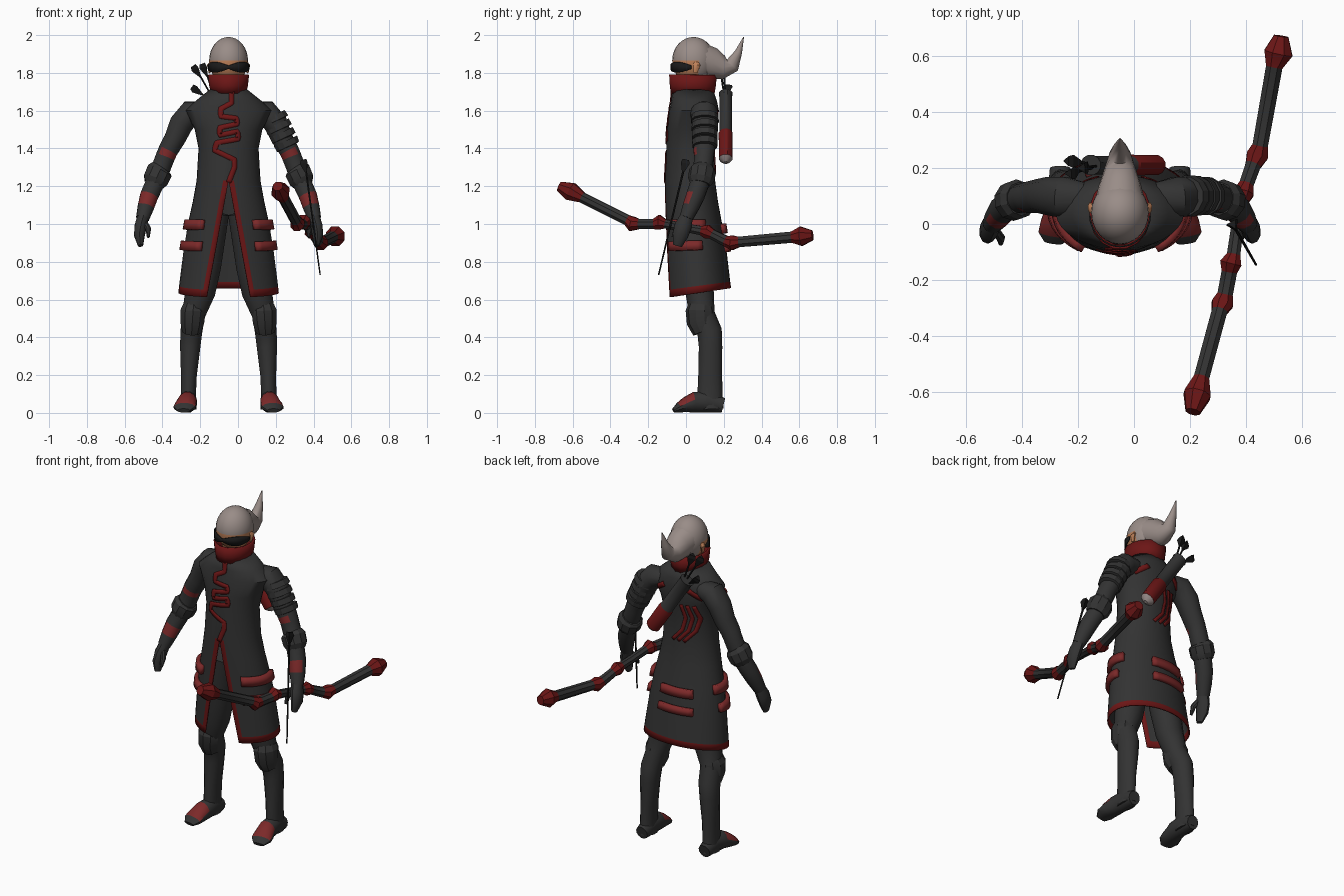
import bpy, bmesh, math
from mathutils import Vector

if "Cube" in bpy.data.objects:
    bpy.data.objects.remove(bpy.data.objects["Cube"])

CX = -0.05  # the body's centre line


def material(name, r, g, b):
    mat = bpy.data.materials.new(name)
    mat.use_nodes = True
    mat.diffuse_color = (r, g, b, 1)
    mat.node_tree.nodes["Principled BSDF"].inputs["Base Color"].default_value = (r, g, b, 1)
    return mat


CLOTH = material("charcoal cloth", .033, .033, .033)
TRIM = material("dark red trim", .15, .008, .008)
RED = material("strap red", .2, .022, .022)
HAIR = material("ash hair", .32, .265, .245)
SKIN = material("tan skin", .52, .22, .1)
BLACK = material("black", .01, .01, .01)
GREY = material("pale grey", .3, .25, .24)


def finish(bm, name, mats, angle=40, thickness=0, rule=None):
    bmesh.ops.remove_doubles(bm, verts=bm.verts, dist=0.0004)
    bmesh.ops.recalc_face_normals(bm, faces=bm.faces)
    if rule:
        for f in bm.faces:
            f.material_index = rule(f.calc_center_median(), f.normal)
    mesh = bpy.data.meshes.new(name)
    bm.to_mesh(mesh)
    bm.free()
    for mat in mats:
        mesh.materials.append(mat)
    mesh.shade_smooth()
    mesh.set_sharp_from_angle(angle=math.radians(angle))
    obj = bpy.data.objects.new(name, mesh)
    bpy.context.collection.objects.link(obj)
    if thickness:
        mod = obj.modifiers.new("Thickness", 'SOLIDIFY')
        mod.thickness = thickness
        mod.offset = 0
    return obj


def bridge(bm, rings, closed=True, segments=""):
    """Join rows of vertices; segments gives a material digit per row."""
    n = len(rings[0])
    for i in range(len(rings) - 1):
        for j in range(n if closed else n - 1):
            k = (j + 1) % n
            f = bm.faces.new((rings[i][j], rings[i][k], rings[i + 1][k], rings[i + 1][j]))
            if segments:
                f.material_index = int(segments[i])


def tube(name, pts, mats, n=12, ref=(0, 1, 0), segments="", rule=None, caps=True, angle=40, thickness=0):
    """Sweep an ellipse along points of (x, y, z, radius, [second radius])."""
    bm, rings = bmesh.new(), []
    path = [Vector(p[:3]) for p in pts]
    for i, p in enumerate(pts):
        t = (path[min(i + 1, len(path) - 1)] - path[max(i - 1, 0)]).normalized()
        u = t.cross(Vector(ref)).normalized()
        v = t.cross(u)
        ring = []
        for j in range(n):
            a = math.tau * (j + .5) / n
            ring.append(bm.verts.new(path[i] + u * p[3] * math.cos(a) + v * p[-1] * math.sin(a)))
        rings.append(ring)
    bridge(bm, rings, True, segments)
    if caps:
        for ring, seg in ((rings[0], 0), (rings[-1], -1)):
            f = bm.faces.new(ring)
            f.material_index = int(segments[seg]) if segments else 0
    return finish(bm, name, mats, angle, thickness, rule)


def side_tube(name, s, pts, mats, **kw):
    """A tube given by distance from the centre line, on side s."""
    label = ("left_" if s > 0 else "right_") + name
    return tube(label, [(CX + s * p[0],) + tuple(p[1:]) for p in pts], mats, **kw)


# Coat profile: height, half width, front y, back y
COAT = [(.61, .262, -.10, .235), (.65, .258, -.10, .23), (.85, .235, -.103, .21),
        (1.0, .212, -.105, .187), (1.12, .185, -.107, .165), (1.23, .165, -.107, .15),
        (1.4, .155, -.10, .145), (1.5, .175, -.097, .16), (1.6, .225, -.085, .17),
        (1.65, .17, -.075, .16), (1.71, .095, -.07, .14)]


def profile(z):
    z = min(max(z, COAT[0][0]), COAT[-1][0])
    for lo, hi in zip(COAT, COAT[1:]):
        if z <= hi[0]:
            t = (z - lo[0]) / (hi[0] - lo[0])
            return [a + (b - a) * t for a, b in zip(lo[1:], hi[1:])]


def coat_point(a, z, lift=0.0):
    """Point on the coat; the angle runs from the front towards the left."""
    hx, yf, yb = profile(z)
    drop = .05 * max(0, (.95 - z) / .34) * (1 - math.cos(a)) / 2
    hy = (yb - yf) / 2
    return Vector((CX + (hx + lift) * math.sin(a), (yf + yb) / 2 - (hy + lift) * math.cos(a), z + drop))


# Long coat, open at the front below the waist
bm, rings, COLS = bmesh.new(), [], 30
for row in COAT:
    slit = .115 * max(0, (1.23 - row[0]) / .62)
    start = math.asin(slit / row[1])
    inner = start + .028 / row[1]
    span = math.tau - 2 * inner
    angles = [start] + [inner + span * j / COLS for j in range(COLS + 1)] + [math.tau - start]
    rings.append([bm.verts.new(coat_point(a, row[0])) for a in angles])
bridge(bm, rings, False)
bm.faces.ensure_lookup_table()
for i, f in enumerate(bm.faces):
    r, c = divmod(i, COLS + 2)
    f.material_index = int(r == 0 or (r < 5 and c in (0, COLS + 1)))
finish(bm, "long_coat", [CLOTH, TRIM], thickness=.008)


def ribbon(name, pts, width, back=False):
    """Flat painted band lying on the coat, through points of (x, z)."""
    dense = []
    for a, b in zip(pts, pts[1:]):
        dense += [Vector(a).lerp(Vector(b), k / 5) for k in range(5)]
    dense.append(Vector(pts[-1]))
    bm, rows = bmesh.new(), []
    for i, p in enumerate(dense):
        t = (dense[min(i + 1, len(dense) - 1)] - dense[max(i - 1, 0)]).normalized()
        row = []
        for k in (-1, 0, 1):
            q = p + Vector((-t.y, t.x)) * width / 2 * k
            a = math.asin(max(-1, min(1, q.x / profile(q.y)[0])))
            row.append(bm.verts.new(coat_point(math.pi - a if back else a, q.y, .008)))
        rows.append(row)
    bridge(bm, rows, False)
    return finish(bm, name, [TRIM], thickness=.004)


ribbon("front_serpent_band", [(.015, 1.7), (.015, 1.64), (-.04, 1.61), (-.04, 1.57), (.04, 1.56), (.045, 1.53),
                              (-.045, 1.51), (-.045, 1.47), (.045, 1.49), (.05, 1.45), (-.06, 1.43), (-.07, 1.39),
                              (.03, 1.34), (.03, 1.3), (0, 1.22)], .026)
for k in range(3):
    x = -.03 - .035 * k
    ribbon("back_claw_mark", [(x, 1.5), (x - .02, 1.42), (x, 1.34), (x + .06, 1.27)], .02, True)
for s in (-1, 1):
    ribbon("shoulder_blade_mark", [(s * .08, 1.6), (s * .15, 1.55)], .03, True)


def strap(name, a0, a1, z0, z1):
    """Raised strap wrapped around the hips."""
    bm, rows = bmesh.new(), []
    for z in (z0, z1):
        rows.append([bm.verts.new(coat_point(math.radians(a0 + (a1 - a0) * k / 8), z, .012)) for k in range(9)])
    bridge(bm, rows, False)
    finish(bm, name, [RED], thickness=.03)


for z, far in ((.97, 112), (.855, 102)):
    strap("left_hip_strap", 36, far, z, z + .052)
    strap("right_hip_strap", -36, -far, z, z + .052)
    strap("back_hip_strap", 160, 213, z - .02, z + .03)

# Collar and head
tube("collar", [(CX, .035, 1.69, .088, .112), (CX, .036, 1.73, .098, .118), (CX, .037, 1.79, .105, .123)],
     [TRIM], n=16, caps=False, thickness=.012)
tube("neck", [(CX, .04, 1.66, .065), (CX, .035, 1.79, .07)], [SKIN])
bm = bmesh.new()
bmesh.ops.create_uvsphere(bm, u_segments=24, v_segments=16, radius=1)
for v in bm.verts:
    v.co = Vector((CX + v.co.x * .103, .04 + v.co.y * .113, 1.865 + v.co.z * .125))
finish(bm, "head", [HAIR, SKIN], rule=lambda c, n: int(c.z < 1.875 and c.y < .06))
tube("swept_ponytail", [(CX, .06, 1.875, .092, .095), (CX, .14, 1.85, .085, .075), (CX, .2, 1.828, .064, .055),
                        (CX, .245, 1.84, .042, .04), (CX, .278, 1.91, .02, .022), (CX, .305, 1.99, .002)],
     [HAIR], n=14, ref=(1, 0, 0), angle=60)
for s in (-1, 1):
    side_tube("ear", s, [(.09, .05, 1.86, .008, .014), (.106, .058, 1.84, .009, .02), (.1, .05, 1.8, .006, .01)],
              [SKIN], n=8)

# Dark glasses wrapped around the face
bm, rows = bmesh.new(), []
for k in range(-10, 11):
    a = math.radians(k * 8.5)
    h = .009 + .019 * abs(math.sin(a * 2.1))
    rows.append([bm.verts.new((CX + .108 * math.sin(a), .04 - .12 * math.cos(a), 1.83 + q * h)) for q in (-1, 1)])
bridge(bm, rows, False)
finish(bm, "glasses", [BLACK], thickness=.006)


def sleeve_mark(c, n):
    upper = 1.355 < c.z < 1.39 and n.y < .3
    lower = 1.09 < c.z < 1.15 and n.y < -.2
    return int(upper or lower)


def foot_mark(c, n):
    return int(n.z > .35 and -.035 < c.y < .045)


# Arms and legs, mirrored
for s in (-1, 1):
    side_tube("sleeve", s, [(.13, .09, 1.6, .05, .06), (.2, .095, 1.59, .068, .075), (.25, .1, 1.53, .066, .07),
                            (.285, .1, 1.45, .058, .062), (.32, .095, 1.39, .054, .058), (.335, .095, 1.355, .053),
                            (.375, .085, 1.25, .052), (.42, .05, 1.15, .05), (.438, .025, 1.09, .045),
                            (.455, 0, 1.03, .036)], [CLOTH, RED], rule=sleeve_mark)
    side_tube("elbow_guard", s, [(.355, .09, 1.295, .06), (.365, .088, 1.28, .072), (.385, .08, 1.235, .07),
                                 (.395, .075, 1.21, .055)], [CLOTH], n=10, angle=25)
    side_tube("hand", s, [(.45, .005, 1.045, .032, .034), (.465, -.015, .99, .034, .045),
                          (.472, -.03, .94, .03, .042), (.466, -.045, .885, .014, .024)], [CLOTH], n=10)
    side_tube("thumb", s, [(.445, -.02, 1.01, .016), (.425, -.05, .975, .016), (.425, -.07, .93, .008)],
              [CLOTH], n=8)
    side_tube("leg", s, [(.07, .05, 1.06, .075, .09), (.125, .065, .78, .088, .085), (.15, .072, .64, .082, .075),
                         (.185, .085, .52, .062, .068), (.197, .125, .43, .059, .066), (.203, .13, .35, .055, .062),
                         (.21, .128, .2, .043, .063), (.213, .127, .09, .041, .067), (.213, .13, .02, .045, .068)],
              [CLOTH], n=14)
    side_tube("knee_guard", s, [(.185, .078, .57, .058, .066), (.188, .075, .54, .07, .077),
                                (.192, .077, .48, .066, .073), (.195, .095, .43, .052, .06)], [CLOTH], n=10, angle=25)
    side_tube("shoe", s, [(.213, .198, .04, .038, .04), (.213, .12, .06, .046, .06), (.218, .045, .056, .052, .056),
                          (.227, 0, .042, .058, .042), (.233, -.035, .028, .06, .028), (.237, -.066, .012, .034, .012)],
              [CLOTH, RED], ref=(0, 0, 1), n=12, rule=foot_mark)

# Overlapping plates on the left upper arm
for k in range(4):
    d, z = .235 + .022 * k, 1.575 - .045 * k
    side_tube("arm_plate", 1, [(d, .1, z, .07), (d + .014, .1, z - .03, .076 - .003 * k),
                               (d + .016, .1, z - .034, .055)], [CLOTH], n=12, angle=25)

# Bow held in the left hand
BOW = [(.21, -.67, 1.2, .028), (.225, -.61, 1.172, .052), (.24, -.55, 1.14, .03), (.305, -.31, 1.02, .03),
       (.315, -.285, 1.0, .042), (.325, -.25, 1.0, .03), (.34, -.17, 1.0, .03), (.345, -.14, 1.01, .042),
       (.355, -.11, 1.0, .026), (.37, 0, .98, .024), (.385, .08, .965, .026), (.39, .11, .96, .04),
       (.4, .14, .945, .028), (.425, .21, .91, .03), (.44, .245, .9, .042), (.45, .28, .905, .03),
       (.5, .56, .93, .032), (.515, .61, .935, .055), (.525, .67, .94, .028)]
tube("bow", BOW, [CLOTH, TRIM], n=8, ref=(0, 0, 1), segments="110110110011011011", angle=30)


def arrow(name, tail, tip):
    """Thin shaft with a flared three-sided fletching at the tail."""
    tail, tip = Vector(tail), Vector(tip)
    d = (tip - tail).normalized()
    tube(name + "_shaft", [(*tail, .006), (*tip, .004)], [BLACK], n=6)
    tube(name + "_fletching", [(*(tail + d * t), r) for t, r in ((0, .02), (.02, .027), (.07, .006))],
         [BLACK], n=3, angle=20)


arrow("held_arrow", (.352, 0, 1.34), (.435, -.145, .73))

# Quiver slung across the back
TOP, END = Vector((-.155, .21, 1.69)), Vector((.085, .21, 1.335))
stops = [(0, .044), (.04, .04), (.58, .04), (.6, .045), (.97, .043), (1, .03), (1.03, .012)]
tube("quiver", [(*TOP.lerp(END, t), r, r * .85) for t, r in stops], [CLOTH, TRIM, GREY], n=12,
     segments="001122", angle=30)
for tail in ((-.232, .18, 1.84), (-.185, .2, 1.85), (-.24, .225, 1.73)):
    arrow("quiver_arrow", tail, TOP.lerp(END, .2))
